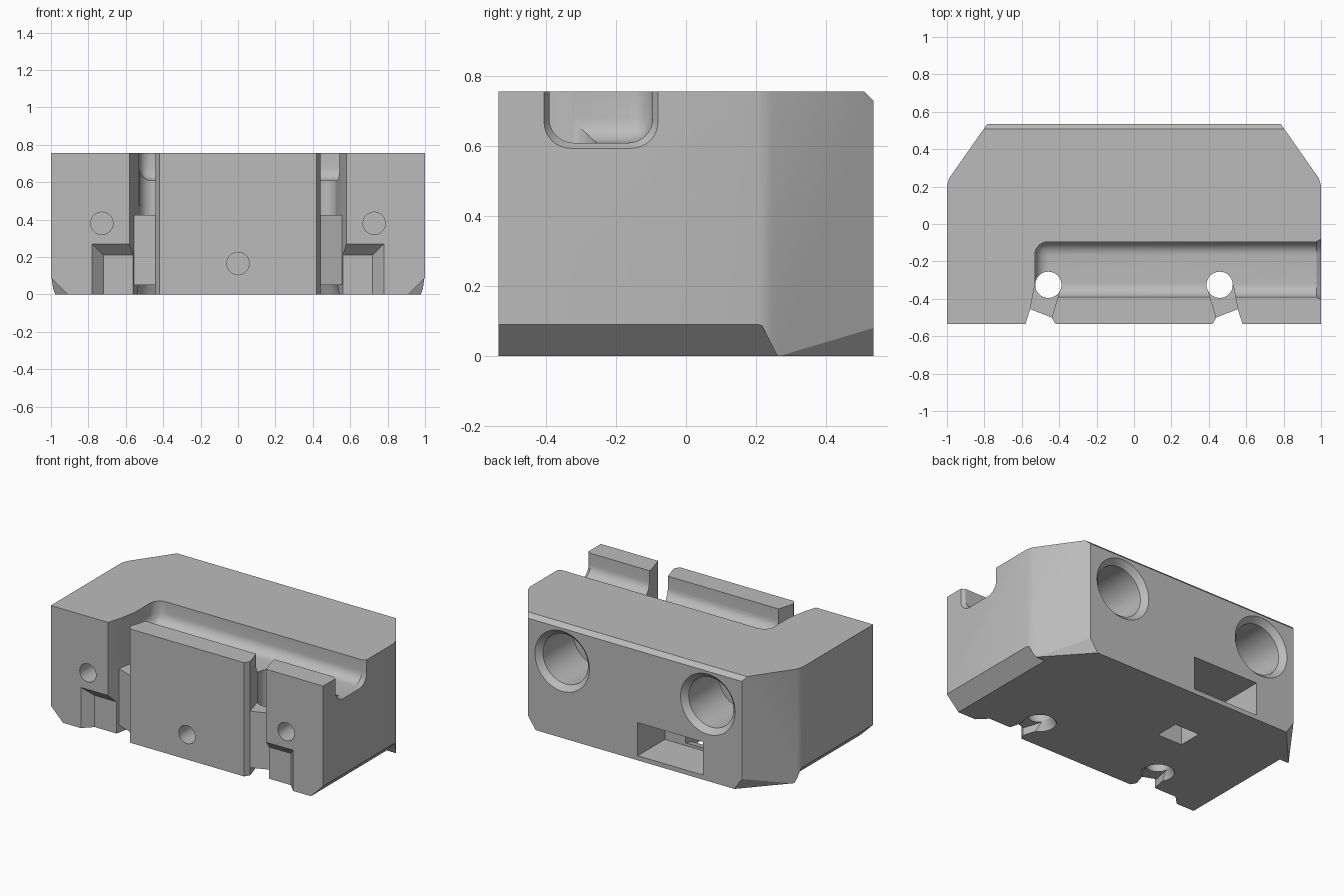
import bpy, bmesh, math
from mathutils import Vector

cube = bpy.data.objects.get("Cube")
if cube:
    bpy.data.objects.remove(cube)

TOP, FRONT, BACK = 0.755, -0.535, 0.535

grey = bpy.data.materials.new("machined grey")
grey.use_nodes = True
colour = (0.5, 0.5, 0.5, 1)
grey.diffuse_color = colour
grey.node_tree.nodes["Principled BSDF"].inputs["Base Color"].default_value = colour


def finish(name, bm):
    bmesh.ops.recalc_face_normals(bm, faces=bm.faces)
    mesh = bpy.data.meshes.new(name)
    bm.to_mesh(mesh)
    bm.free()
    mesh.materials.append(grey)
    obj = bpy.data.objects.new(name, mesh)
    bpy.context.collection.objects.link(obj)
    return obj


def loft(axis, start, end, lo, hi, side=1):
    """Solid between two matching outlines set at lo and hi along an axis."""
    def place(u, v, w):
        p = {"x": (w, u, v), "y": (u, w, v), "z": (u, v, w)}[axis]
        return Vector((p[0] * side, p[1], p[2]))
    bm = bmesh.new()
    a = [bm.verts.new(place(u, v, lo)) for u, v in start]
    b = [bm.verts.new(place(u, v, hi)) for u, v in end]
    bm.faces.new(a)
    bm.faces.new(b)
    for i in range(len(a)):
        j = (i + 1) % len(a)
        bm.faces.new((a[i], a[j], b[j], b[i]))
    return bm


def circle(u, v, r, n=48):
    return [(u + r * math.cos(2 * math.pi * i / n), v + r * math.sin(2 * math.pi * i / n))
            for i in range(n)]


def rect(u0, u1, v0, v1):
    return [(u0, v0), (u1, v0), (u1, v1), (u0, v1)]


def cut(bm):
    """Subtract a solid from the body."""
    cutter = finish("cutter", bm)
    cutter.hide_render = True
    mod = body.modifiers.new("cut", "BOOLEAN")
    mod.operation, mod.solver, mod.object = "DIFFERENCE", "EXACT", cutter
    bpy.context.view_layer.objects.active = body
    bpy.ops.object.modifier_apply(modifier=mod.name)
    bpy.data.objects.remove(cutter)


def cut_prism(axis, outline, lo, hi, side=1):
    cut(loft(axis, outline, outline, lo, hi, side))


# Main block with angled rear corners
half = [(1, FRONT), (1, 0.205), (0.988, 0.245), (0.785, BACK)]
outline = half + [(-x, y) for x, y in reversed(half)]
block = loft("z", outline, outline, 0, TOP)


def slice_off(bm, point, normal):
    res = bmesh.ops.bisect_plane(bm, geom=bm.verts[:] + bm.edges[:] + bm.faces[:],
                                 plane_co=point, plane_no=normal, clear_outer=True)
    edges = [e for e in res["geom_cut"] if isinstance(e, bmesh.types.BMEdge)]
    bmesh.ops.contextual_create(bm, geom=edges)


# Rear top chamfer and rear lower corner wedges
slice_off(block, (0, BACK, TOP - 0.027), (0, 1, 1))
for s in (1, -1):
    p, q, r = Vector((0.97 * s, 0.27, 0)), Vector((0.785 * s, BACK, 0.08)), Vector((0.73 * s, BACK, 0))
    n = (q - p).cross(r - p)
    slice_off(block, p, n if n.z < 0 else -n)
body = finish("clamp_block", block)
bpy.context.view_layer.objects.active = body

# Top groove: rounded floor and blind end, flared where it leaves the side
y0, y1, roof = -0.39, -0.095, 0.95
groove = loft("x", rect(y0, y1, 0.608, roof), rect(y0, y1, 0.608, roof), -0.53, 0.975)
rounded = [e for e in groove.edges
           if max(v.co.z for v in e.verts) < roof or
           (min(v.co.z for v in e.verts) < roof and e.verts[0].co.x < 0)]
rounded = [e for e in rounded if not all(v.co.x > 0.9 for v in e.verts)]
bmesh.ops.bevel(groove, geom=rounded, offset=0.07, segments=8, profile=0.5, affect="EDGES")
mouth = [f for f in groove.faces if all(v.co.x > 0.97 for v in f.verts)]
out = bmesh.ops.extrude_face_region(groove, geom=mouth)["geom"]
bmesh.ops.delete(groove, geom=mouth, context="FACES_ONLY")
mid = (y0 + y1) / 2
for v in out:
    if isinstance(v, bmesh.types.BMVert):
        v.co = (1.03, mid + (v.co.y - mid) * 1.22, roof + (v.co.z - roof) * 1.1)
cut(groove)

slot = [(0.605, -0.6), (0.58, FRONT), (0.555, -0.455), (0.53, -0.325), (0.39, -0.325),
        (0.405, -0.385), (0.44, -0.5), (0.42, FRONT), (0.38, -0.6)]
slot_front = slot[:3] + slot[6:]

for s in (1, -1):
    # Side bottom chamfer with a slanted end
    edge = [(0.86, -0.05), (1.1, 0.19), (1.1, -0.05)]
    bm = loft("y", edge, edge, -0.7, 0.22, s)
    for v in bm.verts:
        if v.co.y > 0:
            v.co.y += 0.04 - 0.5 * v.co.z
    cut(bm)

    # Vertical pin hole, slot with a low bar across it, countersunk foot
    cut_prism("z", circle(0.458, -0.325, 0.07), -0.1, 0.9, s)
    cut_prism("z", slot, 0.425, 0.9, s)
    cut_prism("z", slot_front, -0.1, 0.5, s)
    cut_prism("z", slot, -0.1, 0.05, s)
    cut(loft("z", circle(0.458, -0.325, 0.125), circle(0.458, -0.325, 0.069), -0.05, 0.06, s))

    # Front lower relief with sloping roof and cheek
    cut(loft("y", rect(0.56, 0.845, -0.1, 0.335), rect(0.56, 0.72, -0.1, 0.21), -0.6, -0.475, s))

    # Front screw hole
    cut_prism("y", circle(0.728, 0.38, 0.06, 32), -0.6, -0.25, s)

    # Rear bore with chamfered mouth
    cut_prism("y", circle(0.535, 0.51, 0.165, 64), 0.18, 0.6, s)
    cut(loft("y", circle(0.535, 0.51, 0.16, 64), circle(0.535, 0.51, 0.225, 64), 0.495, 0.56, s))

# Front centre hole
cut_prism("y", circle(0, 0.165, 0.06, 32), -0.6, -0.25)

# Rear pocket with a passage down through the underside
cut_prism("y", rect(-0.5, -0.02, 0.03, 0.25), 0.25, 0.6)
cut_prism("x", [(0.02, -0.1), (0.18, -0.1), (0.18, 0.03), (0.3, 0.06), (0.3, 0.25), (0.02, 0.2)],
          -0.35, -0.17)

# Smooth curved walls, crisp edges
bpy.ops.object.select_all(action="DESELECT")
body.select_set(True)
bpy.context.view_layer.objects.active = body
bpy.ops.object.shade_smooth_by_angle(angle=math.radians(25))
